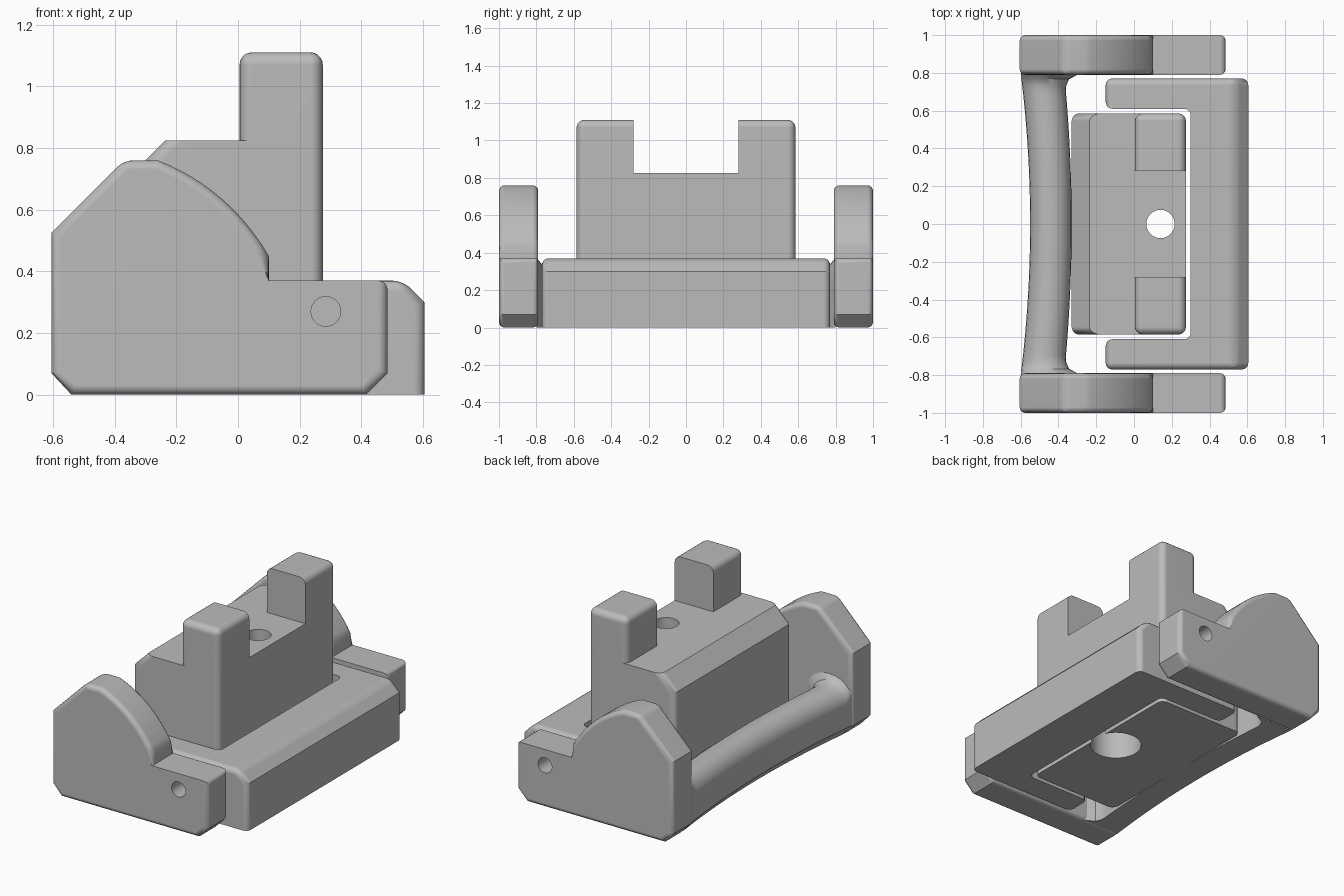
import bpy, bmesh
from math import cos, sin, pi, radians, sqrt
from mathutils import Vector

cube = bpy.data.objects.get("Cube")
if cube:
    bpy.data.objects.remove(cube, do_unlink=True)

# One plain grey for every part
grey = bpy.data.materials.new("plain grey")
grey.use_nodes = True
grey.diffuse_color = (0.5, 0.5, 0.5, 1)
grey.node_tree.nodes["Principled BSDF"].inputs["Base Color"].default_value = (0.5, 0.5, 0.5, 1)


def near(a, b):
    return abs(a - b) < 0.002


def prism(points, to_3d, depth):
    """Extrude a closed outline along the depth vector."""
    bm = bmesh.new()
    face = bm.faces.new([bm.verts.new(to_3d(*p)) for p in points])
    extruded = bmesh.ops.extrude_face_region(bm, geom=[face])["geom"]
    verts = [v for v in extruded if isinstance(v, bmesh.types.BMVert)]
    bmesh.ops.translate(bm, verts=verts, vec=depth)
    bmesh.ops.recalc_face_normals(bm, faces=bm.faces)
    return bm


def bevel(bm, rule, width=0.04, segments=5):
    """Round the edges whose two end points satisfy the rule."""
    edges = [e for e in bm.edges if rule(e.verts[0].co, e.verts[1].co)]
    bmesh.ops.bevel(bm, geom=edges, offset=width, segments=segments,
                    profile=0.5, affect='EDGES', clamp_overlap=True)


def make(name, bm):
    bmesh.ops.recalc_face_normals(bm, faces=bm.faces)
    mesh = bpy.data.meshes.new(name)
    bm.to_mesh(mesh)
    bm.free()
    obj = bpy.data.objects.new(name, mesh)
    bpy.context.collection.objects.link(obj)
    mesh.materials.append(grey)
    return obj


def drill(obj, centre, radius, length, axis):
    """Cut a round hole and discard the cutter."""
    bm = bmesh.new()
    bmesh.ops.create_cone(bm, cap_ends=True, segments=48, radius1=radius,
                          radius2=radius, depth=length)
    turn = Vector((0, 0, 1)).rotation_difference(Vector(axis)).to_matrix()
    bmesh.ops.rotate(bm, verts=bm.verts, matrix=turn)
    bmesh.ops.translate(bm, verts=bm.verts, vec=centre)
    cutter = make("hole_cutter", bm)
    cutter.hide_render = True
    mod = obj.modifiers.new("hole", 'BOOLEAN')
    mod.operation = 'DIFFERENCE'
    mod.solver = 'EXACT'
    mod.object = cutter
    graph = bpy.context.evaluated_depsgraph_get()
    mesh = bpy.data.meshes.new_from_object(obj.evaluated_get(graph))
    obj.modifiers.clear()
    obj.data = mesh
    bpy.data.objects.remove(cutter, do_unlink=True)


def finish(obj):
    bpy.ops.object.select_all(action='DESELECT')
    obj.select_set(True)
    bpy.context.view_layer.objects.active = obj
    bpy.ops.object.shade_smooth_by_angle(angle=radians(32))
    mod = obj.modifiers.new("even shading", 'WEIGHTED_NORMAL')
    mod.keep_sharp = True


parts = []

# Side plates: stepped outline with a curved shoulder
arc_mid = []
for i in range(1, 12):
    t = i / 12
    # quadratic sweep from the crest down to the step
    arc_mid.append(((1 - t) ** 2 * -0.26 + 2 * t * (1 - t) * -0.03 + t * t * 0.1,
                    (1 - t) ** 2 * 0.76 + 2 * t * (1 - t) * 0.67 + t * t * 0.45))
plate_outline = ([(-0.54, 0), (-0.605, 0.07), (-0.605, 0.525), (-0.37, 0.76), (-0.26, 0.76)]
                 + arc_mid + [(0.1, 0.45), (0.1, 0.37), (0.485, 0.37), (0.485, 0.07), (0.415, 0)])


def plate_edge(a, b):
    along_y = not near(a.y, b.y)
    if along_y:
        return a.x > 0.4 and near(a.z, 0.37) or a.x < -0.3 and a.z > 0.7
    return not (near(a.z, 0.37) and near(b.z, 0.37))


for name, side in (("front", -1), ("back", 1)):
    bm = prism(plate_outline, lambda x, z: (x, side * 0.79, z), (0, side * 0.21, 0))
    bevel(bm, plate_edge, 0.03, 4)
    plate = make(name + "_side_plate", bm)
    drill(plate, (0.285, side * 0.9, 0.27), 0.048, 0.4, (0, 1, 0))
    parts.append(plate)

# Grip bar: bowed loft that flares where it meets the plates
bm = bmesh.new()
rings = []
steps = 48
for i in range(steps + 1):
    y = -0.8 + 1.6 * i / steps
    bow = 1 - (y / 0.8) ** 2
    gap = min(1, max(0, (0.8 - abs(y)) / 0.1))
    flare = 0.09 * (1 - sqrt(1 - (1 - gap) ** 2))
    left = -0.6 + 0.05 * bow
    right = -0.37 + 0.04 * bow + flare
    top = 0.32 + 0.6 * flare
    outline = [(right, 0.0), (right, top - 0.11)]
    for k in range(1, 12):
        a = pi * k / 12
        outline.append(((left + right) / 2 + (right - left) / 2 * cos(a), top - 0.11 + 0.11 * sin(a)))
    outline += [(left, top - 0.11), (left, 0.07), (left + 0.06, 0.0)]
    rings.append([bm.verts.new((x, y, z)) for x, z in outline])
count = len(rings[0])
for r0, r1 in zip(rings, rings[1:]):
    for k in range(count):
        j = (k + 1) % count
        bm.faces.new((r0[k], r0[j], r1[j], r1[k]))
bm.faces.new(rings[0])
bm.faces.new(rings[-1])
parts.append(make("grip_bar", bm))

# Base frame: C shape with a sloped outer top edge
half = [(0.605, 0.77), (-0.15, 0.77), (-0.15, 0.61), (0.3, 0.61)]
frame_plan = half + [(x, -y) for x, y in reversed(half)]
bm = prism(frame_plan, lambda x, y: (x, y, 0), (0, 0, 0.37))
cut = bmesh.ops.bisect_plane(bm, geom=bm.verts[:] + bm.edges[:] + bm.faces[:],
                             plane_co=(0.605, 0, 0.3), plane_no=(1, 0, 1), clear_outer=True)
cut_edges = [e for e in cut["geom_cut"] if isinstance(e, bmesh.types.BMEdge)]
bmesh.ops.holes_fill(bm, edges=cut_edges)


def frame_edge(a, b):
    upright = near(a.x, b.x) and near(a.y, b.y)
    outer_top = (near(abs(a.y), 0.77) and near(a.y, b.y) or near(a.x, -0.15) and near(b.x, -0.15))
    ridge = near(a.z, 0.37) and near(b.z, 0.37) and a.x > 0.4 and b.x > 0.4
    return upright or a.z > 0.2 and b.z > 0.2 and (outer_top or ridge)


bevel(bm, frame_edge, 0.035)
frame = make("base_frame", bm)
for side in (-1, 1):
    drill(frame, (0.285, side * 0.76, 0.27), 0.048, 0.2, (0, 1, 0))
parts.append(frame)

# Centre block: sloped on one side, bored through from below
block_outline = [(-0.33, 0), (0.275, 0), (0.275, 0.825), (-0.235, 0.825), (-0.33, 0.73)]
bm = prism(block_outline, lambda x, z: (x, -0.585, z), (0, 1.17, 0))
bevel(bm, lambda a, b: near(a.y, b.y) and not near(a.z, b.z))
block = make("centre_block", bm)
drill(block, (0.14, 0, 0.5), 0.075, 1.2, (0, 0, 1))
drill(block, (0.14, 0, 0.1), 0.15, 0.5, (0, 0, 1))
parts.append(block)

# Twin posts on the block, rounded everywhere but the facing sides
for name, side in (("front", -1), ("back", 1)):
    bm = prism([(0.005, 0.82), (0.275, 0.82), (0.275, 1.11), (0.005, 1.11)],
               lambda x, z: (x, side * 0.28, z), (0, side * 0.305, 0))

    def post_edge(a, b):
        low = near(a.z, 0.82) and near(b.z, 0.82)
        facing = near(abs(a.y), 0.28) and near(abs(b.y), 0.28)
        return not low and not facing

    bevel(bm, post_edge)
    parts.append(make(name + "_post", bm))

for part in parts:
    finish(part)
